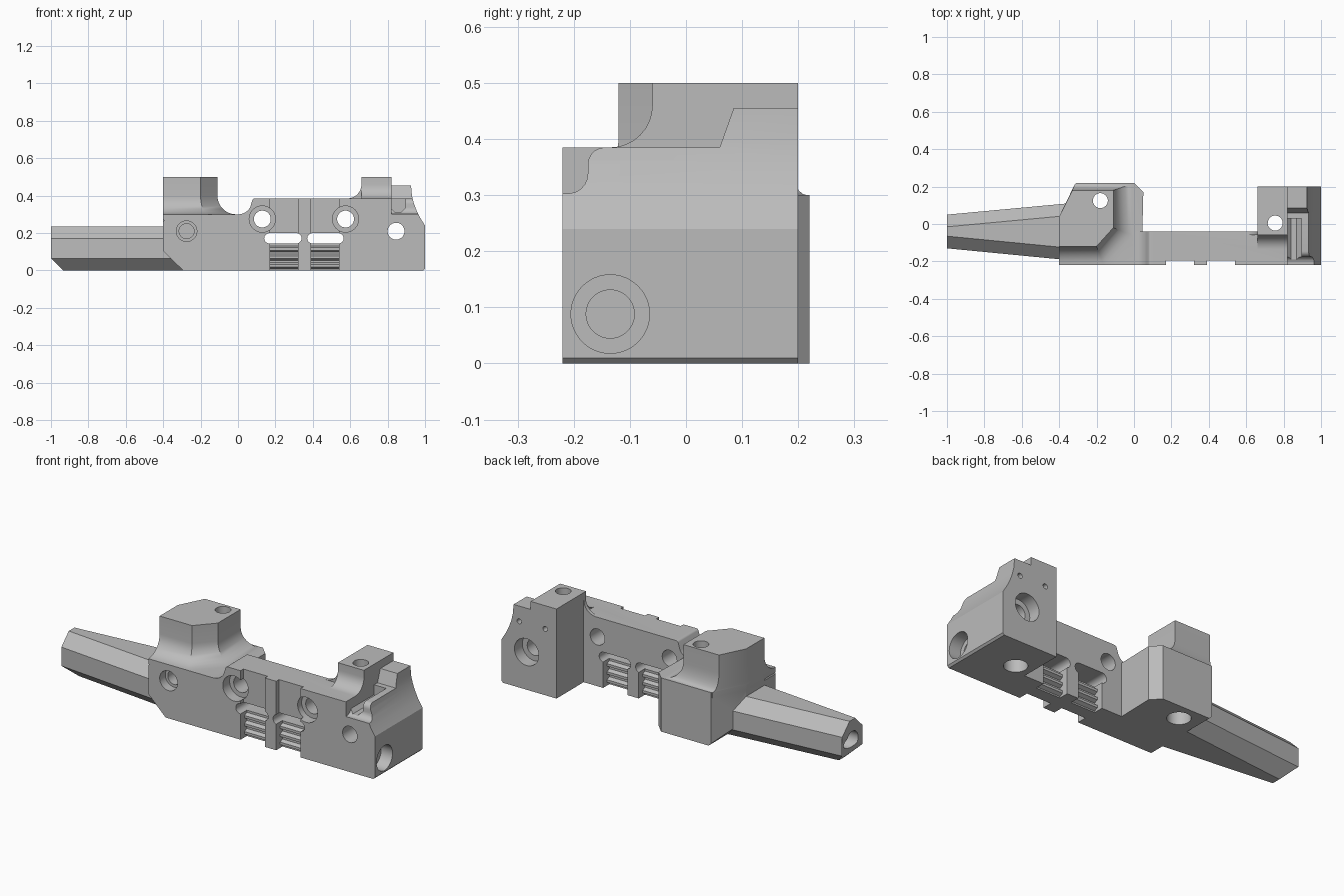
import bpy, bmesh, math
from mathutils import Vector, Matrix

cube = bpy.data.objects.get("Cube")
if cube:
    bpy.data.objects.remove(cube, do_unlink=True)

grey = bpy.data.materials.new("plain grey")
grey.use_nodes = True
grey.diffuse_color = (0.5, 0.5, 0.5, 1)
grey.node_tree.nodes["Principled BSDF"].inputs["Base Color"].default_value = (0.5, 0.5, 0.5, 1)


def loft(name, rings):
    """Skin equal-length point rings into a closed solid."""
    bm = bmesh.new()
    loops = [[bm.verts.new(p) for p in ring] for ring in rings]
    n = len(loops[0])
    for a, b in zip(loops, loops[1:]):
        for i in range(n):
            j = (i + 1) % n
            bm.faces.new((a[i], a[j], b[j], b[i]))
    bm.faces.new(loops[0])
    bm.faces.new(loops[-1])
    bmesh.ops.recalc_face_normals(bm, faces=bm.faces)
    mesh = bpy.data.meshes.new(name)
    bm.to_mesh(mesh)
    bm.free()
    mesh.materials.append(grey)
    obj = bpy.data.objects.new(name, mesh)
    bpy.context.collection.objects.link(obj)
    return obj


def prism(name, points, axis, lo, hi):
    """Extrude a 2D profile along x, y or z."""
    place = {"x": lambda p, t: (t, p[0], p[1]),
             "y": lambda p, t: (p[0], t, p[1]),
             "z": lambda p, t: (p[0], p[1], t)}[axis]
    return loft(name, [[place(p, t) for p in points] for t in (lo, hi)])


def box(name, x, y, z):
    return prism(name, [(x[0], y[0]), (x[1], y[0]), (x[1], y[1]), (x[0], y[1])], "z", *z)


def arc(cx, cz, r, start, end, steps=8):
    angles = [math.radians(start + (end - start) * i / steps) for i in range(steps + 1)]
    return [(cx + r * math.cos(a), cz + r * math.sin(a)) for a in angles]


def rod(a, b, axis, r, lo, hi):
    return prism("hole_cutter", arc(a, b, r, 0, 352.5, 47), axis, lo, hi)


def combine(base, other, operation):
    mod = base.modifiers.new(operation, "BOOLEAN")
    mod.operation, mod.object, mod.solver = operation, other, "EXACT"
    bpy.context.view_layer.objects.active = base
    bpy.ops.object.modifier_apply(modifier=mod.name)
    bpy.data.objects.remove(other, do_unlink=True)


def cut(base, *cutters):
    for c in cutters:
        combine(base, c, "DIFFERENCE")


# Long connecting plate with a scooped left shoulder
body = prism("main_body", [(-0.1, 0), (0.8, 0), (0.8, 0.385), (0.1, 0.385)]
             + arc(0.09, 0.37, 0.015, 90, 150, 3) + arc(0.0, 0.375, 0.075, -30, -90, 6)
             + [(-0.1, 0.3)], "y", -0.22, -0.04)

# Left block: plan outline, then bevelled underside and upper corner
block = prism("left_block", [(-0.4, -0.22), (0.04, -0.22), (0.05, 0.17), (0.0, 0.22),
                             (-0.31, 0.22), (-0.4, 0.04)], "z", 0, 0.3)
cut(block,
    prism("underside_cutter", [(-0.5, 0.2), (-0.5, -0.1), (-0.19, -0.1)], "y", -0.5, 0.5),
    prism("corner_cutter", [(-0.41, 0.25), (-0.36, 0.31), (-0.41, 0.31)], "y", -0.5, -0.12))

# Tower with a flared foot
rings = []
for z, d in [(0.27, 0.1), (0.3, 0.1)] + [(0.4 - 0.1 * math.sin(t), 0.1 * (1 - math.cos(t)))
                                       for t in [math.pi / 2 * k / 8 for k in range(7, -1, -1)]] + [(0.5, 0)]:
    rings.append([(-0.4, -0.12 - d, z), (-0.2 + 0.4 * d, -0.12 - d, z), (-0.11 + d, -0.02 - 0.4 * d, z),
                  (-0.11 + d, 0.18 + 0.35 * d, z), (-0.33 + 0.15 * d, 0.18 + 0.35 * d, z), (-0.4, 0.04, z)])
tower = loft("tower", rings)

# Right block with a hollow-curved outer shoulder
end_block = prism("right_block", [(0.66, 0), (0.99, 0), (1, 0.01), (1, 0.24), (0.975, 0.28), (0.955, 0.32),
                                  (0.94, 0.36), (0.93, 0.4), (0.925, 0.455), (0.82, 0.455),
                                  (0.82, 0.5), (0.66, 0.5)], "y", -0.22, 0.2)
cut(end_block,
    prism("post_cutter", [(-0.3, 0.385)] + arc(-0.135, 0.46, 0.075, -90, 0) + [(-0.06, 0.6), (-0.3, 0.6)],
          "x", 0.5, 0.82),
    prism("lip_cutter", [(-0.3, 0.303), (-0.21, 0.303)] + arc(-0.21, 0.338, 0.035, -80, 0, 5)
          + arc(-0.145, 0.355, 0.03, 180, 90, 5) + [(0.06, 0.385), (0.085, 0.455), (0.085, 0.6), (-0.3, 0.6)],
          "x", 0.82, 1.1),
    prism("channel_cutter", [(0.82, 0.33), (0.84, 0.31), (0.87, 0.31), (0.895, 0.335), (0.895, 0.6),
                             (0.82, 0.6)], "y", -0.3, 0.03))

# Fillet between the plate and the right post
fillet = prism("post_fillet", [(0.67, 0.37), (0.67, 0.46)] + arc(0.585, 0.46, 0.075, 0, -90) + [(0.585, 0.37)],
               "y", -0.06, -0.04)

# Tapered eight-sided arm
def arm_ring(x, y0, y1, end):
    c = 0.065
    return [(x, y0, c), (end, y0 + c, 0), (end, y1 - c, 0), (x, y1, c),
            (x, y1, 0.17), (x, y1 - c, 0.235), (x, y0 + c, 0.235), (x, y0, 0.17)]


arm = loft("tapered_arm", [arm_ring(-1, -0.13, 0.05, -0.935), arm_ring(-0.28, -0.2, 0.117, -0.28)])

for part in (block, tower, end_block, fillet, arm):
    combine(body, part, "UNION")

# Front and rear recesses and long rounded slots, either side of a centre rib
for lo, hi, a, b in ((0.17, 0.32, 0.14, 0.34), (0.39, 0.54, 0.37, 0.565)):
    cut(body,
        box("front_recess", (lo, hi), (-0.3, -0.195), (-0.1, 0.5)),
        box("lower_front_recess", (lo, hi), (-0.3, -0.165), (-0.1, 0.15)),
        box("lower_back_recess", (lo, hi), (-0.095, 0.1), (-0.1, 0.15)),
        prism("slot_cutter", arc(a + 0.028, 0.172, 0.028, 270, 90) + arc(b - 0.028, 0.172, 0.028, 90, -90),
              "y", -0.3, 0.1))

# Plate holes with front counterbores
for x in (0.13, 0.575):
    cut(body, rod(x, 0.275, "y", 0.045, -0.3, 0.0), rod(x, 0.275, "y", 0.07, -0.3, -0.16))

# Holes through the end blocks
cut(body,
    rod(-0.275, 0.21, "y", 0.055, -0.3, -0.17), rod(-0.275, 0.21, "y", 0.04, -0.3, -0.08),
    rod(0.845, 0.21, "y", 0.045, -0.3, 0.3), rod(0.845, 0.21, "y", 0.075, 0.13, 0.3),
    rod(-0.18, 0.125, "z", 0.04, -0.1, 0.6), rod(-0.18, 0.125, "z", 0.06, -0.1, 0.1),
    rod(0.755, 0.005, "z", 0.04, -0.1, 0.6), rod(0.755, 0.005, "z", 0.06, -0.1, 0.08),
    rod(-0.135, 0.088, "x", 0.07, 0.93, 1.1), rod(-0.135, 0.088, "x", 0.043, 0.78, 1.1),
    rod(-0.04, 0.12, "x", 0.05, -1.1, -0.75))
for x in (0.73, 0.89):
    cut(body, rod(x, 0.37, "y", 0.014, 0.14, 0.3))

bpy.ops.object.select_all(action="DESELECT")
body.select_set(True)
bpy.context.view_layer.objects.active = body
bpy.ops.object.shade_smooth_by_angle(angle=math.radians(30))

# Horizontal ribs in the lower recesses
for side, lo, hi in (("right", 0.17, 0.32), ("left", 0.39, 0.54)):
    for i, z in enumerate((0.025, 0.07, 0.115)):
        prism(f"{side}_rib_{i + 1}", [(-0.165, z - 0.017), (-0.185, z - 0.007), (-0.185, z + 0.007),
                                      (-0.165, z + 0.017), (-0.095, z + 0.017), (-0.075, z + 0.007),
                                      (-0.075, z - 0.007), (-0.095, z - 0.017)], "x", lo, hi)
